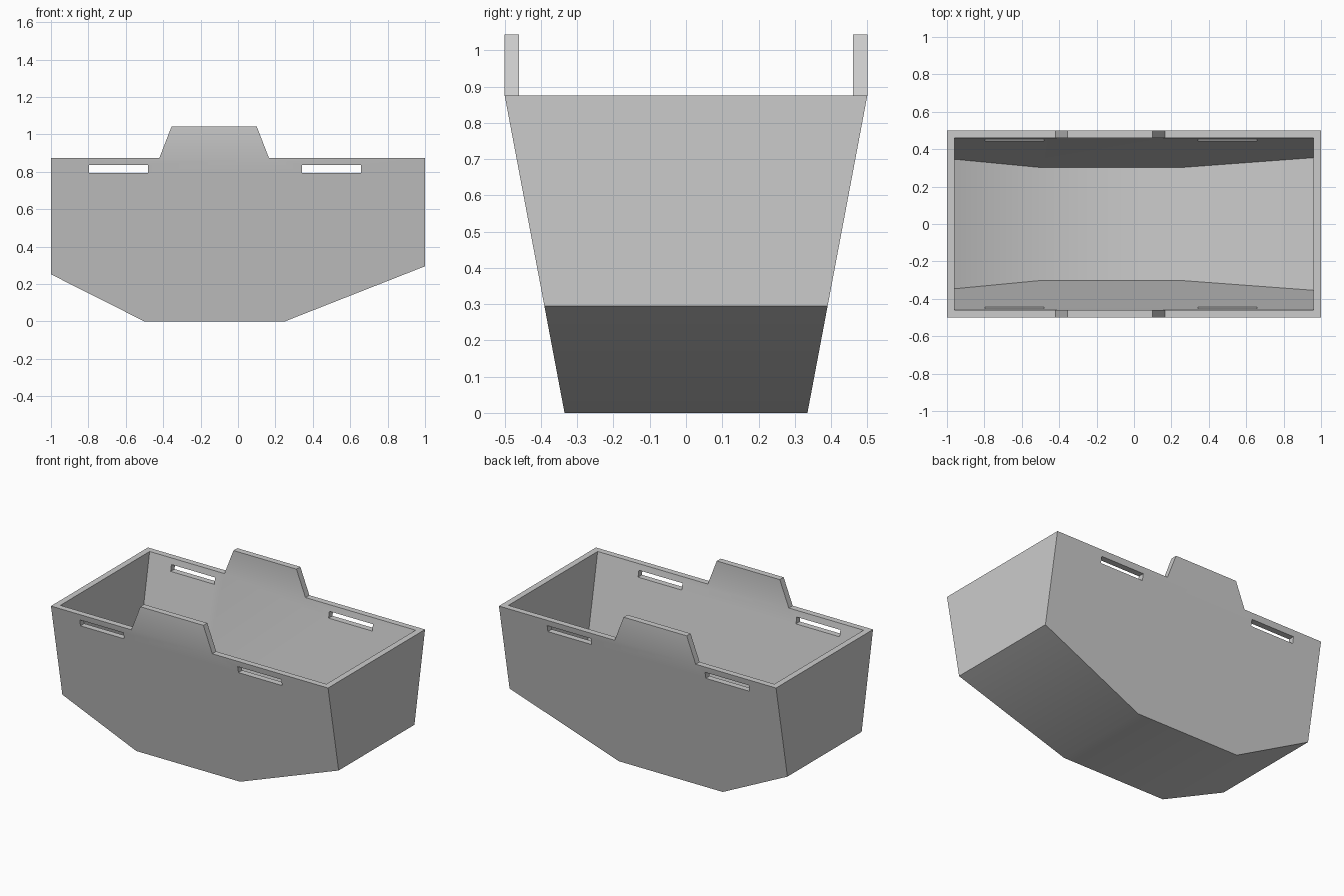
import bpy, bmesh
from math import radians

cube = bpy.data.objects.get("Cube")
if cube:
    bpy.data.objects.remove(cube, do_unlink=True)

grey = bpy.data.materials.new("plain grey")
grey.use_nodes = True
grey.diffuse_color = (0.6, 0.6, 0.6, 1)
grey.node_tree.nodes["Principled BSDF"].inputs["Base Color"].default_value = (0.6, 0.6, 0.6, 1)

RIM, TOP, WALL = 0.875, 1.043, 0.04
FLARE = 0.165 / RIM                      # sideways lean of the long walls
TAB = [(-0.42, RIM), (-0.355, TOP), (0.1, TOP), (0.165, RIM)]
OUTER = [(-1, RIM), (-1, 0.252), (-0.5, 0), (0.25, 0), (1, 0.295), (1, RIM)]
INNER = [(-0.96, RIM), (-0.96, 0.272), (-0.505, WALL), (0.26, WALL), (0.96, 0.315), (0.96, RIM)]

bm = bmesh.new()


def point(p, side, half):
    """Point of a long wall whose rim is half a width from the middle."""
    x, z = p
    return (x, side * (half - FLARE * max(RIM - z, 0)), z)


def face(points):
    bm.faces.new([bm.verts.new(p) for p in points])


# Inner and outer skins: long walls, tab faces, ends and floor
for profile, half in ((OUTER, 0.5), (INNER, 0.5 - WALL)):
    for side in (-1, 1):
        face([point(p, side, half) for p in profile + [TAB[3], TAB[0]]])
        face([point(p, side, half) for p in TAB])
    for a, b in zip(profile, profile[1:]):
        face([point(a, -1, half), point(b, -1, half), point(b, 1, half), point(a, 1, half)])


def bridge(outer_a, outer_b, inner_a, inner_b, side):
    face([point(outer_a, side, 0.5), point(outer_b, side, 0.5),
          point(inner_b, side, 0.5 - WALL), point(inner_a, side, 0.5 - WALL)])


# Rim along the long walls and around each tab
for side in (-1, 1):
    bridge(OUTER[0], TAB[0], INNER[0], TAB[0], side)
    bridge(TAB[3], OUTER[-1], TAB[3], INNER[-1], side)
    for a, b in zip(TAB, TAB[1:]):
        bridge(a, b, a, b, side)

# Rim across the ends
for i in (0, -1):
    face([point(OUTER[i], -1, 0.5), point(OUTER[i], 1, 0.5),
          point(INNER[i], 1, 0.5 - WALL), point(INNER[i], -1, 0.5 - WALL)])

bmesh.ops.remove_doubles(bm, verts=bm.verts, dist=0.0001)
bmesh.ops.recalc_face_normals(bm, faces=bm.faces)
mesh = bpy.data.meshes.new("tub")
bm.to_mesh(mesh)
bm.free()
mesh.materials.append(grey)
tub = bpy.data.objects.new("tub", mesh)
bpy.context.collection.objects.link(tub)

# Strap slots cut straight through both long walls
for x in (-0.64, 0.5):
    bpy.ops.mesh.primitive_cube_add(size=1, location=(x, 0, 0.815))
    cutter = bpy.context.object
    cutter.name = "slot_cutter"
    cutter.scale = (0.315, 1.4, 0.042)
    cutter.hide_render = True
    bpy.context.view_layer.update()
    cut = tub.modifiers.new("slot", "BOOLEAN")
    cut.operation = "DIFFERENCE"
    cut.solver = "EXACT"
    cut.object = cutter
    bpy.ops.object.select_all(action="DESELECT")
    tub.select_set(True)
    bpy.context.view_layer.objects.active = tub
    bpy.ops.object.modifier_apply(modifier=cut.name)
    bpy.data.objects.remove(cutter, do_unlink=True)

# Keep one material and smooth the shallow bends
tub.data.materials.clear()
tub.data.materials.append(grey)
for polygon in tub.data.polygons:
    polygon.material_index = 0
bpy.ops.object.shade_smooth_by_angle(angle=radians(30))
